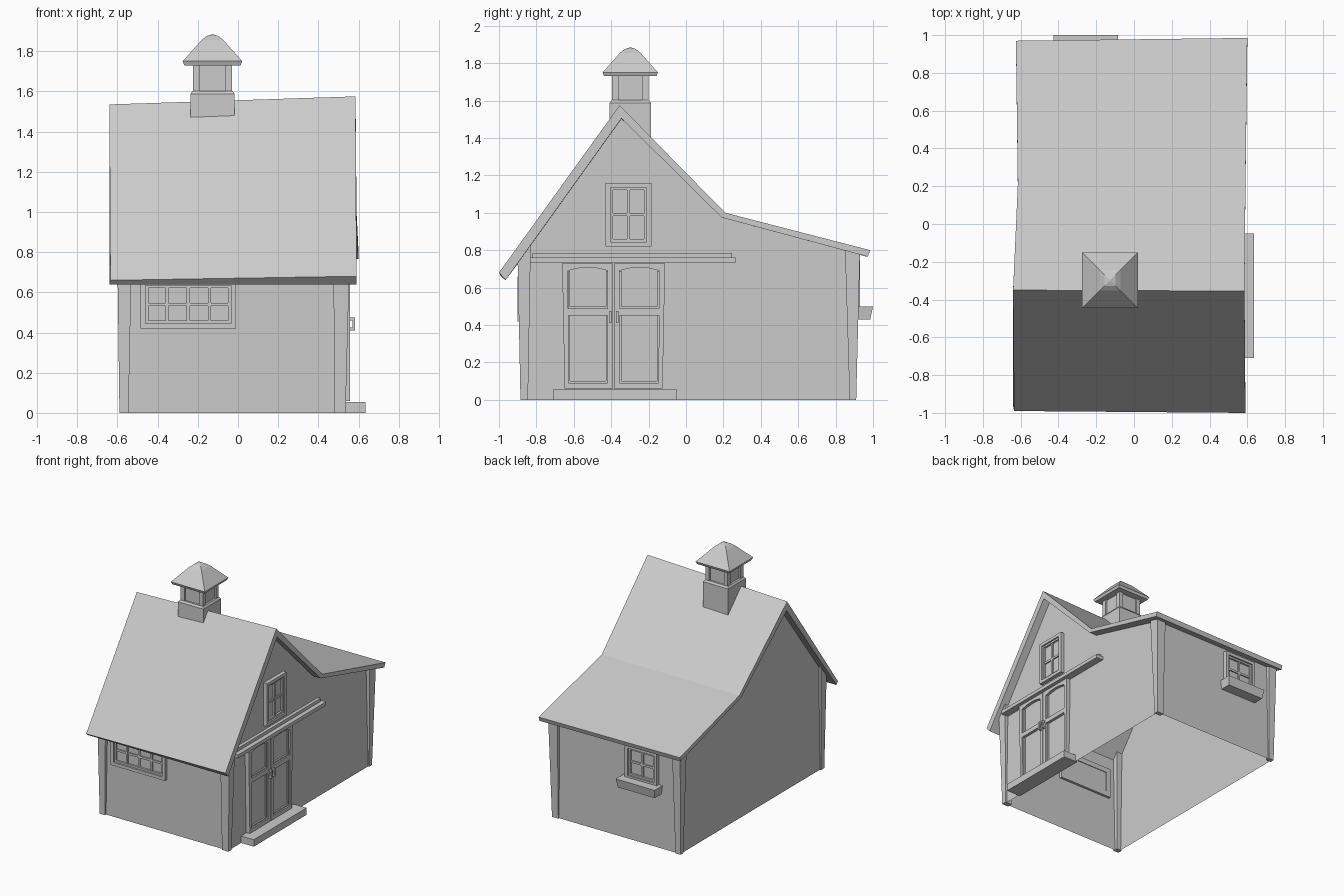
import bpy, bmesh
from mathutils import Matrix, Vector

if "Cube" in bpy.data.objects:
    bpy.data.objects.remove(bpy.data.objects["Cube"])

# Wall frames: local (u across, v up, n outward) -> world
RIGHT = Matrix(((0, 0, 1), (1, 0, 0), (0, 1, 0)))
FRONT = Matrix(((1, 0, 0), (0, 0, -1), (0, 1, 0)))
BACK = Matrix(((-1, 0, 0), (0, 0, 1), (0, 1, 0)))
WORLD = Matrix.Identity(3)


def loft(bm, rings, m=WORLD, cap=True):
    vs = [[bm.verts.new(m @ Vector(p)) for p in r] for r in rings]
    k = len(rings[0])
    for a, b in zip(vs, vs[1:]):
        for i in range(k):
            bm.faces.new((a[i], a[(i + 1) % k], b[(i + 1) % k], b[i]))
    if cap:
        bm.faces.new(vs[0])
        bm.faces.new(vs[-1])


def prism(bm, pts, n0, n1, m=WORLD):
    loft(bm, [[(u, v, n) for u, v in pts] for n in (n0, n1)], m)


def slab(bm, u0, u1, v0, v1, n0, n1, m=WORLD):
    prism(bm, [(u0, v0), (u1, v0), (u1, v1), (u0, v1)], n0, n1, m)


def finish(name, bm):
    bmesh.ops.recalc_face_normals(bm, faces=bm.faces)
    me = bpy.data.meshes.new(name)
    bm.to_mesh(me)
    bm.free()
    ob = bpy.data.objects.new(name, me)
    bpy.context.collection.objects.link(ob)
    return ob


def square(cx, cy, h, z):
    return [(cx + sx * h, cy + sy * h, z) for sx, sy in ((-1, -1), (1, -1), (1, 1), (-1, 1))]


# Walls: open shell, two gable ends plus front and back
XL, XR = -0.58, 0.525
bm = bmesh.new()
ends = []
for x, ridge in ((XL, 1.485), (XR, 1.52)):
    prof = [(-0.87, 0), (-0.87, 0.785), (-0.345, ridge), (0.19, 0.985), (0.9, 0.79), (0.9, 0)]
    ends.append([bm.verts.new((x, y, z)) for y, z in prof])
    bm.faces.new(ends[-1])
a, b = ends
for i, j in ((0, 1), (4, 5)):
    bm.faces.new((a[i], a[j], b[j], b[i]))
finish("walls", bm)

# Roof: bent slab, ridge sagging to the left
bm = bmesh.new()
left = [(-0.635, -0.99, 0.66), (-0.64, -0.35, 1.535), (-0.615, 0.21, 1.0), (-0.625, 0.97, 0.80),
        (-0.625, 0.96, 0.767), (-0.615, 0.19, 0.975), (-0.64, -0.345, 1.465), (-0.64, -0.965, 0.64)]
right = [(0.59, -1.0, 0.68), (0.585, -0.355, 1.575), (0.59, 0.21, 1.0), (0.6, 0.985, 0.80),
         (0.6, 0.972, 0.765), (0.59, 0.19, 0.975), (0.585, -0.345, 1.505), (0.59, -0.965, 0.64)]
vs = [[bm.verts.new(p) for p in r] for r in (left, right)]
for i in range(8):
    j = (i + 1) % 8
    bm.faces.new((vs[0][i], vs[0][j], vs[1][j], vs[1][i]))
for r in vs:
    for i in range(3):
        bm.faces.new((r[i], r[i + 1], r[6 - i], r[7 - i]))
finish("roof", bm)


# Corner posts flaring towards the top, cut along the roof slope
def under(y):
    return 0.65 + (y + 0.965) * 1.39 if y < 0 else 0.985 - (y - 0.19) * 0.268


for side, xb, xt in (("left", (-0.59, -0.545), (-0.60, -0.53)), ("right", (0.48, 0.535), (0.475, 0.555))):
    for end, yb, yt in (("front", (-0.885, -0.845), (-0.90, -0.83)), ("back", (0.875, 0.91), (0.85, 0.93))):
        bm = bmesh.new()
        corners = ((0, 0), (1, 0), (1, 1), (0, 1))
        loft(bm, [[(xb[i], yb[j], 0) for i, j in corners],
                  [(xt[i], yt[j], under(yt[j])) for i, j in corners]])
        finish(f"{end}_{side}_post", bm)


# Windows: casing, inner sash, glazing bars and pane
def window(name, m, n, u0, u1, v0, v1, cols, rows, case=0.025):
    bm = bmesh.new()

    def border(a0, a1, b0, b1, t, d):
        slab(bm, a0, a0 + t, b0, b1, n - 0.02, n + d, m)
        slab(bm, a1 - t, a1, b0, b1, n - 0.02, n + d, m)
        slab(bm, a0 + t, a1 - t, b0, b0 + t, n - 0.02, n + d, m)
        slab(bm, a0 + t, a1 - t, b1 - t, b1, n - 0.02, n + d, m)

    border(u0, u1, v0, v1, case, 0.03)
    u0, u1, v0, v1 = u0 + case, u1 - case, v0 + case, v1 - case
    border(u0, u1, v0, v1, 0.014, 0.018)
    for i in range(1, cols):
        c = u0 + (u1 - u0) * i / cols
        slab(bm, c - 0.008, c + 0.008, v0, v1, n - 0.01, n + 0.014, m)
    for i in range(1, rows):
        c = v0 + (v1 - v0) * i / rows
        slab(bm, u0, u1, c - 0.008, c + 0.008, n - 0.01, n + 0.013, m)
    slab(bm, u0, u1, v0, v1, n - 0.015, n + 0.003, m)
    finish(name, bm)


window("gable_window", RIGHT, XR, -0.43, -0.185, 0.82, 1.16, 2, 2)
window("front_window", FRONT, 0.87, -0.485, -0.01, 0.42, 0.66, 4, 2)
window("back_window", BACK, 0.9, 0.115, 0.395, 0.49, 0.755, 2, 2)

# Flower box under the back window
bm = bmesh.new()
loft(bm, [[(-0.415, 0.89, 0.43), (-0.095, 0.89, 0.43), (-0.095, 0.985, 0.43), (-0.415, 0.985, 0.43)],
          [(-0.425, 0.89, 0.5), (-0.085, 0.89, 0.5), (-0.085, 1.0, 0.5), (-0.425, 1.0, 0.5)]])
finish("flower_box", bm)

# Double doors: mirrored leaves with two recessed panels each, arched top panel
MID = -0.387
for name, s in (("left_door", -1), ("right_door", 1)):
    bm = bmesh.new()

    def piece(pts, n0, n1):
        prism(bm, [(MID + s * u, v) for u, v in pts], n0, n1, RIGHT)

    def rect(u0, u1, v0, v1, n0=0.51, n1=0.558):
        piece([(u0, v0), (u1, v0), (u1, v1), (u0, v1)], n0, n1)

    rect(0.02, 0.25, 0.08, 0.72, 0.51, 0.535)
    rect(0.003, 0.032, 0.06, 0.73)
    piece([(0.24, 0.06), (0.262, 0.06), (0.275, 0.73), (0.244, 0.73)], 0.51, 0.558)
    rect(0.032, 0.242, 0.06, 0.09)
    rect(0.032, 0.242, 0.452, 0.488)
    piece([(0.032, 0.73), (0.032, 0.69), (0.08, 0.703), (0.137, 0.707), (0.195, 0.703),
           (0.244, 0.69), (0.244, 0.73)], 0.51, 0.558)
    # slim mouldings round the panels
    for v0, v1 in ((0.09, 0.452), (0.488, 0.69)):
        rect(0.032, 0.042, v0, v1, 0.53, 0.547)
        rect(0.232, 0.242, v0, v1, 0.53, 0.547)
        rect(0.042, 0.232, v0, v0 + 0.01, 0.53, 0.547)
    finish(name, bm)
    # Door pull
    bm = bmesh.new()
    rect(0.012, 0.026, 0.41, 0.475, 0.57, 0.582)
    rect(0.012, 0.026, 0.41, 0.424, 0.555, 0.57)
    rect(0.012, 0.026, 0.461, 0.475, 0.555, 0.57)
    finish(name + "_handle", bm)

# Sliding rail with a thin strip above, and the doorstep
bm = bmesh.new()
slab(bm, -0.835, 0.265, 0.732, 0.76, 0.51, 0.585, RIGHT)
finish("door_rail", bm)
bm = bmesh.new()
slab(bm, -0.82, 0.245, 0.76, 0.785, 0.51, 0.55, RIGHT)
finish("rail_trim", bm)
bm = bmesh.new()
slab(bm, -0.71, -0.05, 0, 0.055, 0.51, 0.635, RIGHT)
finish("doorstep", bm)

# Cupola: base, chamfered trim, lantern with corner posts, bell-shaped cap
CX, CY = -0.127, -0.298
bm = bmesh.new()
loft(bm, [square(CX, CY, 0.11, 1.36), square(CX, CY, 0.11, 1.577)])
finish("cupola_base", bm)
bm = bmesh.new()
loft(bm, [square(CX, CY, 0.11, 1.577), square(CX, CY, 0.11, 1.588), square(CX, CY, 0.1, 1.602)])
finish("cupola_trim", bm)
bm = bmesh.new()
loft(bm, [square(CX, CY, 0.085, 1.6), square(CX, CY, 0.085, 1.735)])
finish("cupola_core", bm)
bm = bmesh.new()
for sx in (-1, 1):
    for sy in (-1, 1):
        px, py = CX + sx * 0.081, CY + sy * 0.081
        loft(bm, [square(px, py, 0.017, 1.6), square(px, py, 0.017, 1.735)])
finish("cupola_posts", bm)
bm = bmesh.new()
loft(bm, [square(CX, CY, h, z) for h, z in
          ((0.14, 1.73), (0.148, 1.75), (0.055, 1.855), (0.03, 1.875), (0.006, 1.883))])
finish("cupola_cap", bm)
